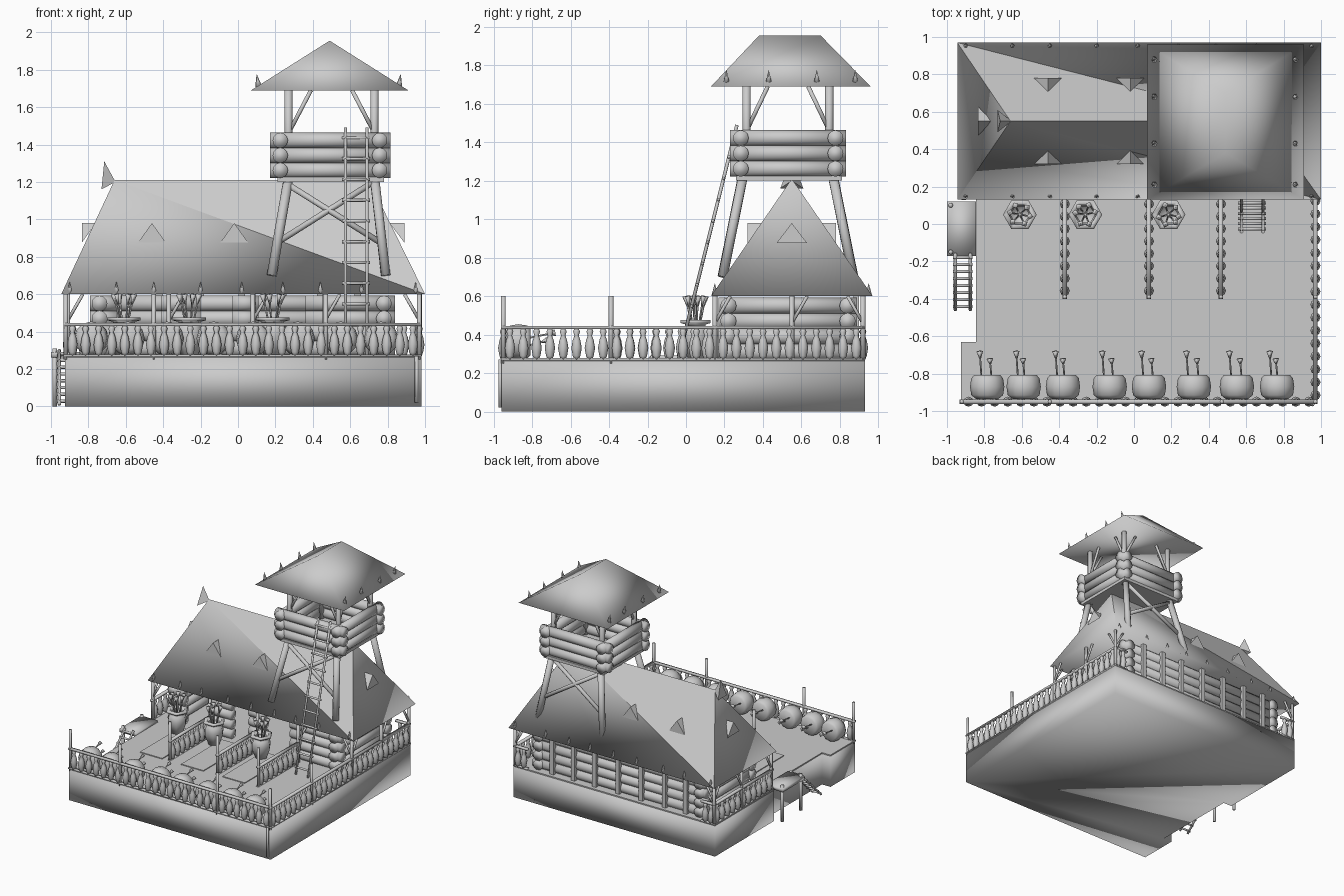
import bpy, bmesh, math, random
from mathutils import Vector, Matrix

random.seed(4)
if "Cube" in bpy.data.objects:
    bpy.data.objects.remove(bpy.data.objects["Cube"])

TIMBER = (0.6, 0.6, 0.6, 1)
mat = bpy.data.materials.new("plain_grey")
mat.use_nodes = True
mat.diffuse_color = TIMBER
mat.node_tree.nodes["Principled BSDF"].inputs["Base Color"].default_value = TIMBER


def finish(name, bm, smooth=True, sharp_above=None):
    bmesh.ops.recalc_face_normals(bm, faces=bm.faces)
    for f in bm.faces:
        f.smooth = smooth
    if sharp_above is not None:
        for e in bm.edges:
            e.smooth = max(v.co.z for v in e.verts) < sharp_above
    me = bpy.data.meshes.new(name)
    bm.to_mesh(me)
    bm.free()
    me.materials.append(mat)
    ob = bpy.data.objects.new(name, me)
    bpy.context.collection.objects.link(ob)
    return ob


def tube(bm, p, q, r, r2=None, n=8):
    p, q = Vector(p), Vector(q)
    d = q - p
    m = Matrix.Translation((p + q) / 2) @ d.to_track_quat('Z', 'Y').to_matrix().to_4x4()
    bmesh.ops.create_cone(bm, cap_ends=True, segments=n, radius1=r,
                          radius2=r if r2 is None else r2, depth=d.length, matrix=m)


def box(bm, lo, hi):
    lo, hi = Vector(lo), Vector(hi)
    m = Matrix.Translation((lo + hi) / 2) @ Matrix.Diagonal((hi - lo).to_4d())
    bmesh.ops.create_cube(bm, size=1, matrix=m)


def solid(bm, pts):
    vs = [bm.verts.new(p) for p in pts]
    bmesh.ops.convex_hull(bm, input=vs)


def lathe(bm, profile, at, n=8, axis=Matrix()):
    m = Matrix.Translation(at) @ axis
    rings = []
    for r, z in profile:
        rings.append([bm.verts.new(m @ Vector((r * math.cos(i * math.tau / n),
                                               r * math.sin(i * math.tau / n), z))) for i in range(n)])
    for a, b in zip(rings, rings[1:]):
        for i in range(n):
            bm.faces.new((a[i], a[i - 1], b[i - 1], b[i]))
    bm.faces.new(rings[0])
    bm.faces.new(rings[-1])


def prism(bm, outline, z0, z1):
    low = [bm.verts.new((x, y, z0)) for x, y in outline]
    top = [bm.verts.new((x, y, z1)) for x, y in outline]
    bm.faces.new(low)
    bm.faces.new(top)
    for i in range(len(low)):
        bm.faces.new((low[i - 1], low[i], top[i], top[i - 1]))


# Platform with a notch on one side
outline = [(-.925, -.96), (.98, -.96), (.98, .93), (-.925, .93), (-.925, .13),
           (-.845, .13), (-.845, -.63), (-.925, -.63)]
bm = bmesh.new(); prism(bm, outline, 0, .262); finish("platform_base", bm)
bm = bmesh.new(); prism(bm, outline, .262, .272); finish("deck", bm, False)

# Lane mats
bm = bmesh.new()
for x in (-.535, -.145, .245):
    box(bm, (x - .105, -.41, .27), (x + .105, .14, .279))
finish("lane_mats", bm, False)

# Railings
SPINDLE = [(.012, 0), (.02, .02), (.027, .06), (.02, .1), (.011, .125), (.018, .145), (.012, .16)]


def railing(name, a, b, posts=()):
    bm = bmesh.new()
    a, b = Vector((*a, .27)), Vector((*b, .27))
    pad = Vector((.012, .012, 0))
    for z, h in ((-.005, .012), (.16, .015)):
        box(bm, a - pad + Vector((0, 0, z)), b + pad + Vector((0, 0, z + h)))
    count = max(2, round((b - a).length / .07))
    for i in range(count):
        lathe(bm, SPINDLE, a.lerp(b, (i + .5) / count))
    for x, y in posts:
        tube(bm, (x, y, .25), (x, y, .6), .012)
    finish(name, bm)


railing("front_railing", (-.92, -.95), (.97, -.95), [(x, -.95) for x in (-.92, -.45, .47, .97)])
railing("side_railing", (.97, -.95), (.97, .92), [(.97, -.39)])
railing("house_side_railing", (-.91, .14), (-.91, .92))
railing("back_railing_a", (-.91, .92), (-.8, .92))
railing("back_railing_b", (.86, .92), (.97, .92))
for i, x in enumerate((-.37, .08, .465)):
    railing("lane_divider_%d" % (i + 1), (x, -.39), (x, .14), [(x, -.39)])

# Log house walls
bm = bmesh.new()
for k in range(4):
    z = .31 + .08 * k
    for a, b in ((-.79, -.65), (-.41, -.2), (-.03, .11), (.36, .84)):
        tube(bm, (a, .22, z), (b, .22, z), .042, n=12)
    tube(bm, (-.79, .84, z), (.84, .84, z), .042, n=12)
    for x in (-.74, .78):
        tube(bm, (x, .17, z), (x, .89, z), .042, n=12)
finish("house_logs", bm)
bm = bmesh.new()
for x in (-.62, -.42, -.2, .02, .24, .44, .64):
    box(bm, (x - .018, .87, .27), (x + .018, .9, .6))
finish("back_wall_battens", bm, False)

# Porch posts with braces
bm = bmesh.new()
for x, y, dx, dy in ((-.91, .15, 1, 1), (.97, .15, -1, 1), (-.91, .92, 1, -1), (.97, .92, -1, -1),
                     (-.37, .15, 1, 0), (.08, .15, 1, 0), (.465, .15, 1, 0),
                     (-.91, .55, 0, 1), (.97, .55, 0, 1)):
    tube(bm, (x, y, .27), (x, y, .61), .013)
    if dx:
        tube(bm, (x, y, .46), (x + .08 * dx, y, .6), .009)
    if dy:
        tube(bm, (x, y, .46), (x, y + .08 * dy, .6), .009)
finish("porch_posts", bm)

# House roof, ridge along x
bm = bmesh.new()
solid(bm, [(x, y, .6) for x in (-.945, 1) for y in (.13, .97)] + [(-.66, .55, 1.21), (.7, .55, 1.21)])
finish("house_roof", bm, True, 1)

# Dormers on all four slopes
bm = bmesh.new()
for x in (-.46, -.02):
    for s in (-1, 1):
        f, b = .55 + s * .23, .55 + s * .15
        solid(bm, [(x - .075, f, .875), (x + .075, f, .875), (x, f, .98), (x, b, .98)])
for f, b in ((-.835, -.76), (.89, .81)):
    solid(bm, [(f, .47, .875), (f, .63, .875), (f, .55, .98), (b, .55, .98)])
finish("dormers", bm, False)
bm = bmesh.new()
solid(bm, [(-.73, .49, 1.16), (-.73, .61, 1.16), (-.655, .55, 1.2), (-.715, .55, 1.31)])
finish("ridge_horn", bm, False)

# Small horns along both roofs
bm = bmesh.new()
for x in (-.9, -.65, -.45, -.2, .02, .24, .44, .66, .95):
    for y in (.15, .95):
        tube(bm, (x, y, .605), (x, y, .665), .017, .001, 6)
for y in (.21, .43, .68, .88):
    for x, s in ((.11, -1), (.86, 1)):
        tube(bm, (x, y, 1.71), (x + .01 * s, y, 1.775), .018, .001, 6)
finish("roof_horns", bm)

# Watchtower frame
bm = bmesh.new()
for sx in (-1, 1):
    for sy in (-1, 1):
        x, y = .5 + .23 * sx, .53 + .215 * sy
        tube(bm, (x, y, 1.2), (x, y, 1.71), .021)
        tube(bm, (x, y + .02 * sy, 1.22), (.485 + .305 * sx, .53 + .34 * sy, .7), .026)
        tube(bm, (x, y, 1.46), (x - .12 * sx, y, 1.69), .011)
        tube(bm, (x, y, 1.46), (x, y - .11 * sy, 1.69), .011)
        tube(bm, (.485 - .285 * sx, .53 + .3 * sy, .87), (.485 + .24 * sx, .53 + .24 * sy, 1.2), .016)
finish("tower_frame", bm)
bm = bmesh.new()
box(bm, (.21, .26, 1.2), (.78, .81, 1.225))
finish("tower_floor", bm, False)
bm = bmesh.new()
for k in range(3):
    z = 1.262 + .08 * k
    for y in (.285, .777):
        tube(bm, (.17, y, z), (.815, y, z), .041, n=12)
    for x in (.226, .757):
        tube(bm, (x, .23, z), (x, .833, z), .041, n=12)
finish("tower_logs", bm)

# Tower roof, ridge along y
bm = bmesh.new()
solid(bm, [(x, y, 1.69) for x in (.07, .91) for y in (.13, .96)] + [(.49, .38, 1.955), (.49, .7, 1.955)])
finish("tower_roof", bm)


# Ladders
def ladder(name, foot, head, width, rungs):
    bm = bmesh.new()
    foot, head, half = Vector(foot), Vector(head), Vector((width / 2, 0, 0))
    for s in (-half, half):
        tube(bm, foot + s, head + s, .009)
    for i in range(rungs):
        p = foot.lerp(head, (i + .5) / rungs)
        tube(bm, p - half * 1.3, p + half * 1.3, .009, n=6)
    finish(name, bm)


ladder("tower_ladder", (.632, -.04, .27), (.632, .265, 1.49), .115, 11)
ladder("dock_ladder", (-.915, -.46, .01), (-.915, -.16, .3), .08, 8)

# Side dock
bm = bmesh.new()
box(bm, (-1, -.17, .26), (-.845, .12, .29))
for y in (-.15, .1):
    tube(bm, (-.98, y, 0), (-.98, y, .31), .013)
finish("side_dock", bm)
bm = bmesh.new()
tube(bm, (.955, -.965, .02), (.955, -.965, .27), .01)
finish("corner_stake", bm)


# Arrows, quivers and targets
def arrow(bm, tip, tail):
    tip, tail = Vector(tip), Vector(tail)
    tube(bm, tip, tail, .005, n=5)
    tube(bm, tip.lerp(tail, .72), tail, .004, .018, 4)


POT = [(.045, 0), (.075, .08), (.08, .12), (.07, .165), (.05, .18), (.09, .19), (.09, .205),
       (.06, .205), (.055, .12)]
pots, arrows, targets = bmesh.new(), bmesh.new(), bmesh.new()
for x in (-.61, -.26, .185):
    lathe(pots, POT, (x, .05, .27), 6)
    for i in range(6):
        a = i * math.tau / 6 + random.uniform(-.3, .3)
        c, s = math.cos(a), math.sin(a)
        arrow(arrows, (x + .01 * c, .05 + .01 * s, .39), (x + .055 * c, .05 + .055 * s, .6))

DISC = [(.06, -.065), (.085, -.045), (.092, 0), (.085, .045), (.07, .062)]
for x in (-.785, -.59, -.38, -.13, .08, .32, .55, .765):
    lathe(targets, DISC, (x, -.87, .362), 12, Matrix.Rotation(-math.pi / 2, 4, 'X'))
    for dx, z, y in ((-.04, .38, -.68), (random.uniform(-.01, .02), .34, -.72)):
        arrow(arrows, (x + dx + .01, -.83, z), (x + dx, y, z + .03))
finish("quiver_pots", pots)
finish("arrows", arrows)
finish("targets", targets)
